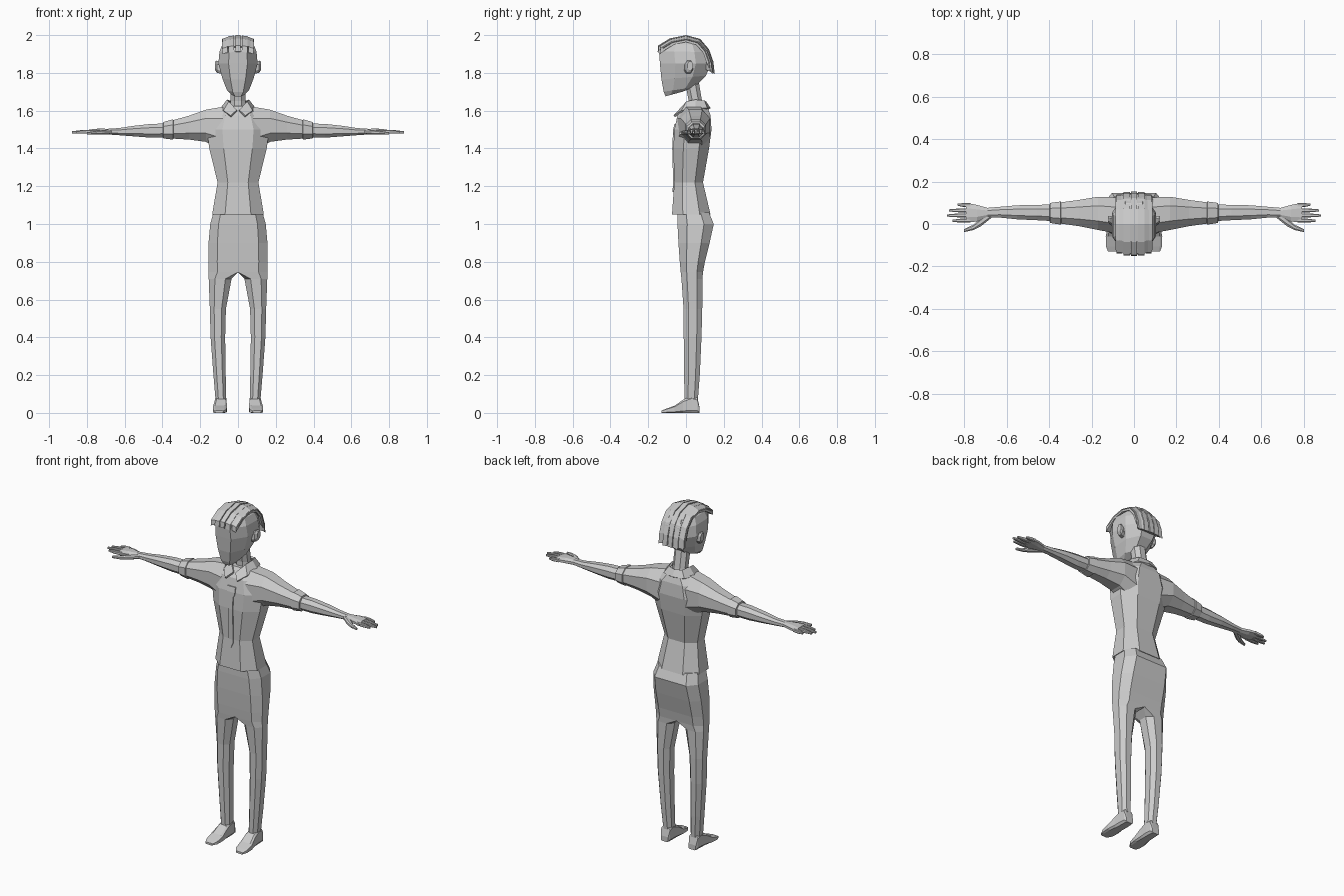
import bpy, bmesh
from mathutils import Vector

grey = bpy.data.materials.new("plain_grey")
grey.diffuse_color = (0.6, 0.6, 0.6, 1)


def finish(name, bm, mirror):
    """Clean the mesh, make the object and mirror it across x if wanted."""
    bmesh.ops.remove_doubles(bm, verts=bm.verts, dist=1e-5)
    bmesh.ops.recalc_face_normals(bm, faces=bm.faces)
    mesh = bpy.data.meshes.new(name)
    bm.to_mesh(mesh)
    bm.free()
    mesh.materials.append(grey)
    ob = bpy.data.objects.new(name, mesh)
    bpy.context.collection.objects.link(ob)
    if mirror:
        mod = ob.modifiers.new("mirror", "MIRROR")
        mod.use_clip = True
    return ob


def octagon(a0, a1, b0, b1, ca=0.27, cb=0.27, ca0=None, cb0=None):
    """Chamfered rectangle; ca0/cb0 set the chamfer on the low-a side."""
    ca0 = ca if ca0 is None else ca0
    cb0 = cb if cb0 is None else cb0
    w, h = a1 - a0, b1 - b0
    return [(a0 + w * ca0, b0), (a1 - w * ca, b0), (a1, b0 + h * cb), (a1, b1 - h * cb),
            (a1 - w * ca, b1), (a0 + w * ca0, b1), (a0, b1 - h * cb0), (a0, b0 + h * cb0)]


def loft(name, rings, mirror=False, open_centre=False):
    bm = bmesh.new()
    loops = [[bm.verts.new(p) for p in r] for r in rings]
    n = len(loops[0])
    for lo, hi in zip(loops, loops[1:]):
        for i in range(n):
            j = (i + 1) % n
            bm.faces.new((lo[i], lo[j], hi[j], hi[i]))
    bm.faces.new(loops[0])
    bm.faces.new(loops[-1])
    if open_centre:  # drop the hidden wall on the mirror plane
        wall = [f for f in bm.faces if all(abs(v.co.x) < 1e-4 for v in f.verts)]
        bmesh.ops.delete(bm, geom=wall, context="FACES")
    return finish(name, bm, mirror)


def along_x(rows, **k):  # x, y0, y1, z0, z1
    return [[(x, a, b) for a, b in octagon(*r, **k)] for x, *r in rows]


def along_y(rows, **k):  # y, x0, x1, z0, z1
    return [[(a, y, b) for a, b in octagon(*r, **k)] for y, *r in rows]


def along_z(rows, **k):  # z, x0, x1, y0, y1
    return [[(a, b, z) for a, b in octagon(*r, **k)] for z, *r in rows]


# Shirt body
TORSO = [(1.05, .137, -.074, .13), (1.22, .108, -.062, .09), (1.40, .152, -.067, .122),
         (1.50, .165, -.062, .135), (1.575, .135, -.045, .13), (1.625, .07, -.005, .112)]
loft("shirt_body", along_z([(z, -w, w, f, b) for z, w, f, b in TORSO], ca=.25, cb=.28))

# Shirt sleeves and rolled cuffs
loft("sleeve", along_x([(.08, -.045, .125, 1.39, 1.62), (.17, -.028, .128, 1.435, 1.605),
                        (.26, -.01, .113, 1.447, 1.573), (.36, .004, .1, 1.453, 1.545)]), True)
loft("cuff", along_x([(.34, .004, .098, 1.455, 1.545), (.345, -.003, .106, 1.447, 1.554),
                      (.395, .005, .099, 1.453, 1.54), (.397, .014, .09, 1.461, 1.53)]), True)

# Forearm and palm
loft("forearm", along_x([(.37, .013, .092, 1.459, 1.532), (.46, .018, .09, 1.457, 1.53),
                         (.55, .022, .088, 1.464, 1.52), (.63, .03, .081, 1.47, 1.508),
                         (.69, .03, .076, 1.474, 1.504), (.74, .012, .09, 1.475, 1.505),
                         (.79, .006, .1, 1.478, 1.5)]), True)

# Fingers
for i, (y, tip, yt) in enumerate([(.017, .855, .015), (.041, .88, .04), (.064, .87, .064), (.088, .83, .091)]):
    mid = (.78 + tip) / 2
    loft(f"finger_{i + 1}", along_x([(.77, y - .01, y + .01, 1.479, 1.499),
                                     (mid, (y + yt) / 2 - .009, (y + yt) / 2 + .009, 1.478, 1.497),
                                     (tip, yt - .005, yt + .005, 1.48, 1.491)], ca=.2, cb=.2), True)
loft("thumb", along_x([(.67, .03, .06, 1.476, 1.5), (.72, -.01, .03, 1.473, 1.498),
                       (.755, -.028, -.003, 1.473, 1.493), (.80, -.038, -.024, 1.474, 1.486)]), True)


# Button strip lying on the shirt front
def front_y(z):
    for (z0, _, f0, _), (z1, _, f1, _) in zip(TORSO, TORSO[1:]):
        if z0 <= z <= z1:
            return f0 + (f1 - f0) * (z - z0) / (z1 - z0)


strip = [(1.17, .002), (1.20, .015), (1.22, .015), (1.40, .015), (1.47, .015),
         (1.485, .024), (1.50, .026), (1.53, .026)]
loft("button_strip", [[(-w, front_y(z) - .006, z), (w, front_y(z) - .006, z),
                       (w, front_y(z) + .003, z), (-w, front_y(z) + .003, z)] for z, w in strip])

# Folded collar, half profile from the nape to the front point
top = [(0, .102, 1.645), (.04, .094, 1.65), (.054, .05, 1.655), (.045, .005, 1.645), (.006, -.03, 1.6)]
low = [(0, .125, 1.61), (.065, .11, 1.61), (.088, .05, 1.61), (.075, -.02, 1.597), (.038, -.062, 1.57)]
bm = bmesh.new()
tv, lv = [bm.verts.new(p) for p in top], [bm.verts.new(p) for p in low]
for i in range(4):
    bm.faces.new((tv[i], lv[i], lv[i + 1], tv[i + 1]))
collar = finish("collar", bm, True)
sol = collar.modifiers.new("thickness", "SOLIDIFY")
sol.thickness, sol.offset = .012, 0

# Trousers: each ring is z, x inner, x outer, y front, y back
PELVIS = [(1.06, 0, .13, -.045, .122), (1.0, 0, .147, -.045, .147), (.9, 0, .156, -.04, .125),
          (.80, 0, .157, -.033, .1), (.745, 0, .156, -.028, .09)]
LEG = [(.71, .034, .155, -.024, .087), (.55, .064, .149, -.013, .086), (.40, .068, .145, -.012, .082),
       (.20, .065, .13, -.01, .073), (.07, .062, .119, -.008, .063)]
loft("trousers", along_z(PELVIS, ca=.3, ca0=0, cb0=.06) + along_z(LEG), True, True)

# Feet
loft("foot", along_y([(-.13, .078, .122, 0, .012), (-.105, .062, .132, 0, .022), (-.06, .058, .133, 0, .038),
                      (-.015, .06, .124, 0, .07), (.03, .06, .121, 0, .09), (.06, .062, .12, 0, .08),
                      (.072, .068, .114, 0, .03)], ca=.15, cb=.15), True)

# Neck, leaning forward
loft("neck", along_z([(1.59, -.046, .046, .015, .1), (1.65, -.04, .04, .015, .085),
                      (1.77, -.04, .04, -.01, .065)]))

# Head: tilted rings of y front, z front, y back, z back, half width
HEAD = [(-.108, 1.676, -.02, 1.70, .034), (-.118, 1.70, .045, 1.725, .058), (-.13, 1.765, .105, 1.785, .083),
        (-.138, 1.85, .134, 1.85, .104), (-.143, 1.915, .125, 1.91, .098), (-.12, 1.953, .1, 1.95, .082),
        (-.075, 1.975, .05, 1.977, .055)]
loft("head", [[(x, y, zf + (zb - zf) * (y - yf) / (yb - yf))
               for x, y in octagon(-w, w, yf, yb, .26, .3)] for yf, zf, yb, zb, w in HEAD])

# Ears
loft("ear", along_x([(.085, -.012, .03, 1.795, 1.85), (.112, -.005, .038, 1.8, 1.865),
                     (.122, .008, .037, 1.815, 1.86)]), True)

# Hair locks swept from the forehead over the crown to the nape
LOCK = [(-.15, 1.912), (-.147, 1.945), (-.085, 1.983), (0, 2.0), (.075, 1.98),
        (.122, 1.925), (.145, 1.86), (.152, 1.797)]
CORE = Vector((0, 1.86))
for i, (x, half, size) in enumerate([(0, .014, 1), (.035, .015, .985), (.069, .013, .92)]):
    rings = []
    for k, (y, z) in enumerate(LOCK):
        p = CORE + (Vector((y, z)) - CORE) * size
        q = CORE + (Vector((y, z)) - CORE) * size * (.94 if k in (0, 7) else .8)
        q.y = max(q.y, p.y) if k == 7 else q.y
        rings.append([(x - half, *p), (x + half, p.x, p.y - .004 * i), (x + half, *q), (x - half, *q)])
    loft(f"hair_lock_{i + 1}", rings, mirror=i > 0)
# Smooth layer under the locks
loft("hair_base", [[(s * w, y * k, 1.86 + (z - 1.86) * k) for s, w, k in
                    ((-1, .086, .84), (-1, .05, .95), (1, .05, .95), (1, .086, .84), (1, .06, .7), (-1, .06, .7))]
                   for y, z in LOCK[1:]])
